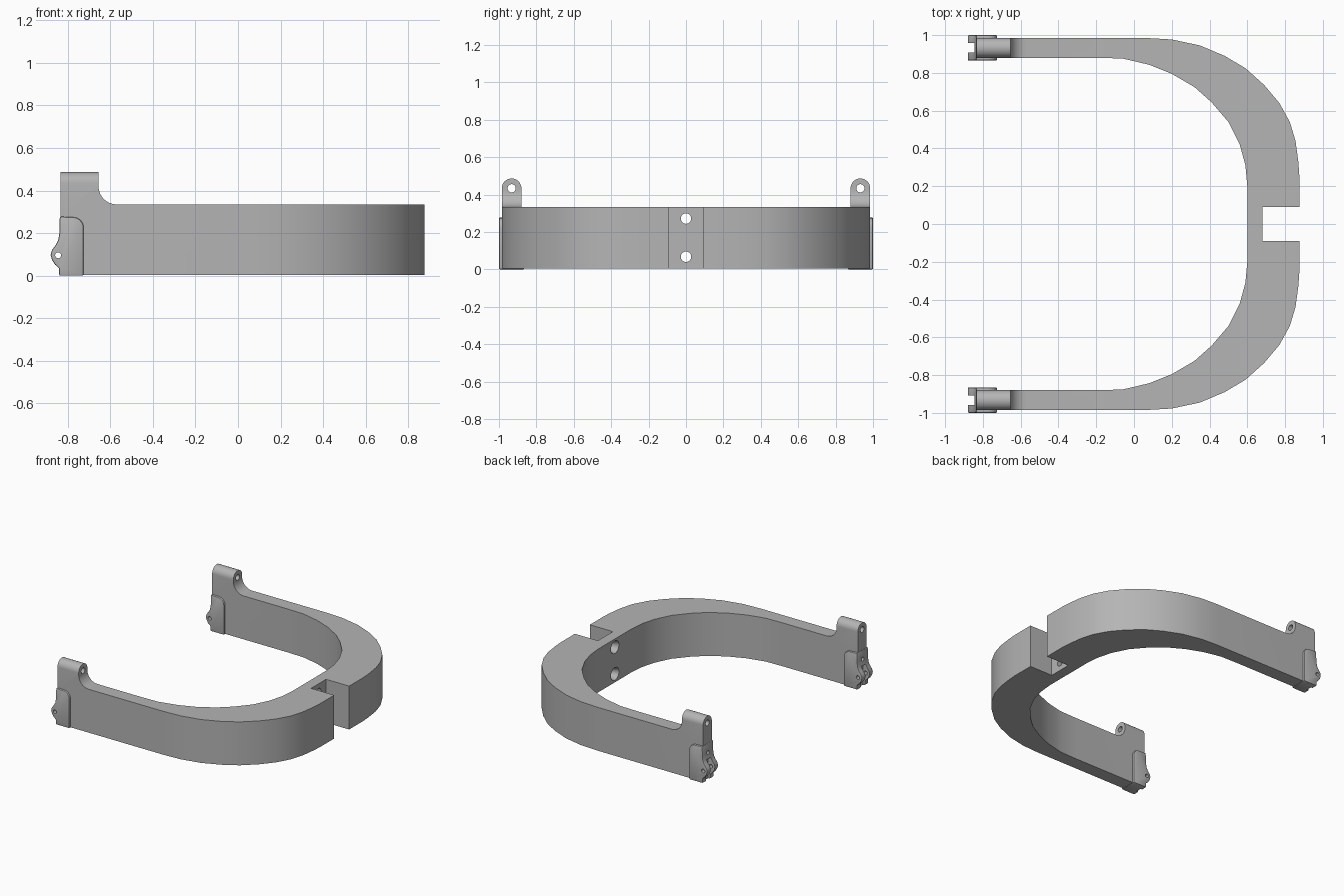
import bpy, bmesh, math

old = bpy.data.objects.get("Cube")
if old:
    bpy.data.objects.remove(old, do_unlink=True)

grey = bpy.data.materials.new("plain grey")
grey.use_nodes = True
GREY = (0.46, 0.46, 0.46, 1)
grey.diffuse_color = GREY
grey.node_tree.nodes["Principled BSDF"].inputs["Base Color"].default_value = GREY


def arc(cx, cy, r, a0, a1, n=10):
    return [(cx + r * math.cos(math.radians(a0 + (a1 - a0) * i / n)),
             cy + r * math.sin(math.radians(a0 + (a1 - a0) * i / n))) for i in range(n + 1)]


def prism(name, pts, axis, lo, hi, scale=1.0):
    """Extrude a 2D outline along an axis."""
    place = {"x": lambda p, h: (h, p[0], p[1]),
             "y": lambda p, h: (p[0], h, p[1]),
             "z": lambda p, h: (p[0], p[1], h)}[axis]
    cx = sum(p[0] for p in pts) / len(pts)
    cy = sum(p[1] for p in pts) / len(pts)
    far = [(cx + (p[0] - cx) * scale, cy + (p[1] - cy) * scale) for p in pts]
    bm = bmesh.new()
    a = [bm.verts.new(place(p, lo)) for p in pts]
    b = [bm.verts.new(place(p, hi)) for p in far]
    bm.faces.new(a)
    bm.faces.new(b[::-1])
    for i in range(len(a)):
        j = (i + 1) % len(a)
        bm.faces.new((a[i], a[j], b[j], b[i]))
    bmesh.ops.recalc_face_normals(bm, faces=bm.faces)
    mesh = bpy.data.meshes.new(name)
    bm.to_mesh(mesh)
    bm.free()
    mesh.materials.append(grey)
    ob = bpy.data.objects.new(name, mesh)
    bpy.context.collection.objects.link(ob)
    return ob


def rod(name, axis, centre, r, lo, hi, scale=1.0):
    return prism(name, arc(*centre, r, 0, 360, 24)[:-1], axis, lo, hi, scale)


def apply(ob, mod):
    bpy.ops.object.select_all(action="DESELECT")
    bpy.context.view_layer.objects.active = ob
    ob.select_set(True)
    bpy.ops.object.modifier_apply(modifier=mod.name)


def combine(ob, tool, operation="DIFFERENCE"):
    tool.hide_render = True
    mod = ob.modifiers.new("cut", "BOOLEAN")
    mod.operation, mod.object, mod.solver = operation, tool, "EXACT"
    apply(ob, mod)
    bpy.data.objects.remove(tool, do_unlink=True)


def mirrored(pts):
    return pts + [(x, -y) for x, y in reversed(pts)]


# U-shaped yoke with the notch in its closed end
outer = [(0.68, 0.09), (0.875, 0.09), (0.875, 0.26), (0.87, 0.33), (0.855, 0.44),
         (0.825, 0.54), (0.77, 0.64), (0.69, 0.735), (0.59, 0.825), (0.48, 0.89),
         (0.35, 0.945), (0.2, 0.977), (0.06, 0.985), (-0.834, 0.985)]
inner = [(-0.834, 0.88), (-0.2, 0.88), (-0.06, 0.876), (0.0, 0.862), (0.08, 0.843),
         (0.2, 0.795), (0.32, 0.725), (0.41, 0.645), (0.5, 0.54), (0.56, 0.42),
         (0.59, 0.31), (0.6, 0.2)]
yoke = prism("yoke", mirrored(outer + inner), "z", 0.004, 0.487)

# Lower the band everywhere but the end posts, with a fillet
band_cut = arc(-0.57, 0.42, 0.085, 270, 180) + [(-0.655, 0.6), (1.0, 0.6), (1.0, 0.335)]
combine(yoke, prism("band_cutter", band_cut, "y", -1.2, 1.2))

# Outline of the end pad with its hinge lug
pad_outline = [(-0.84, 0), (-0.84, 0.035), (-0.86, 0.053), (-0.874, 0.075), (-0.88, 0.098),
               (-0.874, 0.12), (-0.857, 0.143), (-0.845, 0.165), (-0.839, 0.2),
               (-0.837, 0.278)] + arc(-0.775, 0.225, 0.05, 90, 0, 8) + [(-0.725, 0)]

MID = 0.9325
for side in (-1, 1):
    y = side * MID
    # Round post top
    crown = arc(y, 0.434, 0.0525, 180, 0, 16)
    crown += [(y + 0.1, 0.434), (y + 0.1, 0.6), (y - 0.1, 0.6), (y - 0.1, 0.434)]
    combine(yoke, prism("crown_cutter", crown, "x", -1.0, -0.5))
    # Raised pad and forked lug
    pad = prism("end_pad", pad_outline, "y", y - 0.0675, y + 0.0675)
    bevel = pad.modifiers.new("soft", "BEVEL")
    bevel.width, bevel.segments, bevel.limit_method = 0.007, 2, "ANGLE"
    bevel.angle_limit = math.radians(50)
    apply(pad, bevel)
    combine(yoke, pad, "UNION")
    slot = [(-1, -0.1), (-0.822, -0.1), (-0.822, 0.165), (-1, 0.165)]
    combine(yoke, prism("slot_cutter", slot, "y", y - 0.025, y + 0.025))
    # Pin, post and end holes
    combine(yoke, rod("pin_hole", "y", (-0.845, 0.096), 0.014, y - 0.1, y + 0.1))
    combine(yoke, rod("post_hole", "x", (y, 0.434), 0.022, -1, -0.5))
    combine(yoke, rod("end_hole", "x", (y, 0.21), 0.014, -1, -0.74))

# Countersunk screw holes in the closed end
for z in (0.068, 0.272):
    combine(yoke, rod("screw_hole", "x", (0, z), 0.028, 0.5, 0.8))
    combine(yoke, rod("countersink", "x", (0, z), 0.052, 0.59, 0.65, 0.56))

bpy.ops.object.select_all(action="DESELECT")
yoke.select_set(True)
bpy.context.view_layer.objects.active = yoke
bpy.ops.object.shade_smooth_by_angle(angle=math.radians(30))
